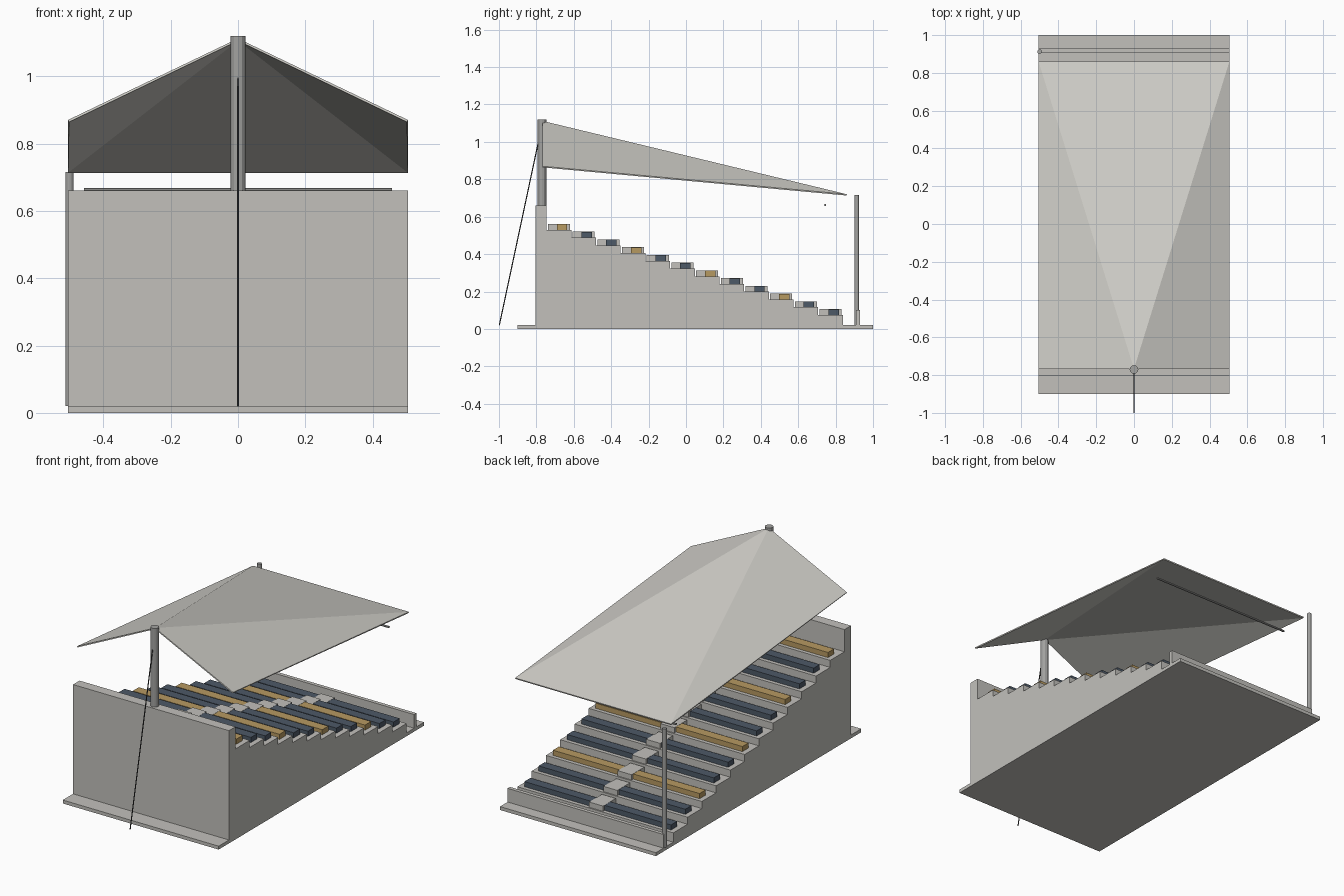
import bpy, bmesh, math
from mathutils import Vector

if "Cube" in bpy.data.objects:
    bpy.data.objects.remove(bpy.data.objects["Cube"])


def material(name, rgb):
    m = bpy.data.materials.new(name)
    m.diffuse_color = (*rgb, 1)
    m.use_nodes = True
    m.node_tree.nodes["Principled BSDF"].inputs["Base Color"].default_value = m.diffuse_color
    return m


CONCRETE = material("concrete", (0.54, 0.53, 0.50))
FABRIC = material("canopy fabric", (0.63, 0.62, 0.58))
STEEL = material("steel", (0.36, 0.36, 0.35))
DARK = material("dark metal", (0.06, 0.06, 0.06))
BLUE = material("seat blue", (0.075, 0.10, 0.135))
GOLD = material("seat gold", (0.47, 0.32, 0.12))


def finish(name, bm, mat):
    bmesh.ops.recalc_face_normals(bm, faces=bm.faces)
    me = bpy.data.meshes.new(name)
    bm.to_mesh(me)
    bm.free()
    me.materials.append(mat)
    ob = bpy.data.objects.new(name, me)
    bpy.context.collection.objects.link(ob)
    return ob


def box(name, x0, x1, y0, y1, z0, z1, mat):
    bm = bmesh.new()
    bmesh.ops.create_cube(bm, size=1)
    for v in bm.verts:
        v.co = ((x0 + x1) / 2 + v.co.x * (x1 - x0),
                (y0 + y1) / 2 + v.co.y * (y1 - y0),
                (z0 + z1) / 2 + v.co.z * (z1 - z0))
    return finish(name, bm, mat)


def rod(name, a, b, r, mat, sides=12):
    a, b = Vector(a), Vector(b)
    bm = bmesh.new()
    bmesh.ops.create_cone(bm, cap_ends=True, segments=sides, radius1=r,
                          radius2=r, depth=(b - a).length)
    ob = finish(name, bm, mat)
    ob.location = (a + b) / 2
    ob.rotation_euler = (b - a).to_track_quat('Z', 'Y').to_euler()
    return ob


W = 0.505           # half width of the stand
ROWS = 12
Y0, DEPTH = -0.745, 0.132
Z0, DROP = 0.53, 0.0414

# ground slab and low parapet
box("base_slab", -W, W, -0.9, 1.0, 0, 0.02, CONCRETE)
box("low_parapet", -W, W, 0.908, 0.93, 0.02, 0.10, CONCRETE)

# stepped terrace with tall wall, extruded from its side profile
profile = [(-0.805, 0.02), (-0.805, 0.66), (Y0, 0.66)]
for i in range(ROWS):
    z = Z0 - DROP * i
    profile += [(Y0 + DEPTH * i, z), (Y0 + DEPTH * (i + 1), z)]
profile.append((Y0 + DEPTH * ROWS, 0.02))
bm = bmesh.new()
face = bm.faces.new([bm.verts.new((-W, y, z)) for y, z in profile])
ext = bmesh.ops.extrude_face_region(bm, geom=[face])
bmesh.ops.translate(bm, vec=(2 * W, 0, 0),
                    verts=[g for g in ext["geom"] if isinstance(g, bmesh.types.BMVert)])
finish("terrace", bm, CONCRETE)

# bench rows either side of the aisle blocks
for i in range(ROWS):
    y, z = Y0 + DEPTH * i, Z0 - DROP * i
    mat = GOLD if i % 3 == 0 else BLUE
    box(f"aisle_step_{i}", -0.045, 0.045, y + 0.007, y + 0.125, z - 0.002, z + 0.031, CONCRETE)
    for side, a, b in (("left", -0.475, -0.045), ("right", 0.045, 0.475)):
        box(f"bench_{side}_{i}", a, b, y + 0.054, y + 0.110, z, z + 0.030, mat)

# mast, corner post, stay cable and hanging bar
rod("mast", (0, -0.77, 0.60), (0, -0.77, 1.12), 0.023, STEEL)
rod("corner_post", (-0.5, 0.913, 0.02), (-0.5, 0.913, 0.715), 0.012, STEEL)
rod("stay_cable", (0, -0.998, 0.02), (0, -0.785, 1.02), 0.003, DARK, 6)
rod("hanging_bar", (-0.458, 0.744, 0.662), (0.458, 0.744, 0.662), 0.006, STEEL, 8)

# folded canopy fanning out from the mast head
bm = bmesh.new()
apex, fl, bl, br, fr = [bm.verts.new(p) for p in (
    (0, -0.767, 1.112), (-W, -0.767, 0.87), (-W, 0.86, 0.72),
    (W, 0.86, 0.72), (W, -0.767, 0.87))]
for p, q in ((fl, bl), (bl, br), (br, fr)):
    bm.faces.new((apex, q, p))
canopy = finish("canopy", bm, FABRIC)
if canopy.data.polygons[0].normal.z < 0:
    canopy.data.flip_normals()
solid = canopy.modifiers.new("thickness", 'SOLIDIFY')
solid.thickness = 0.007
solid.offset = -1
